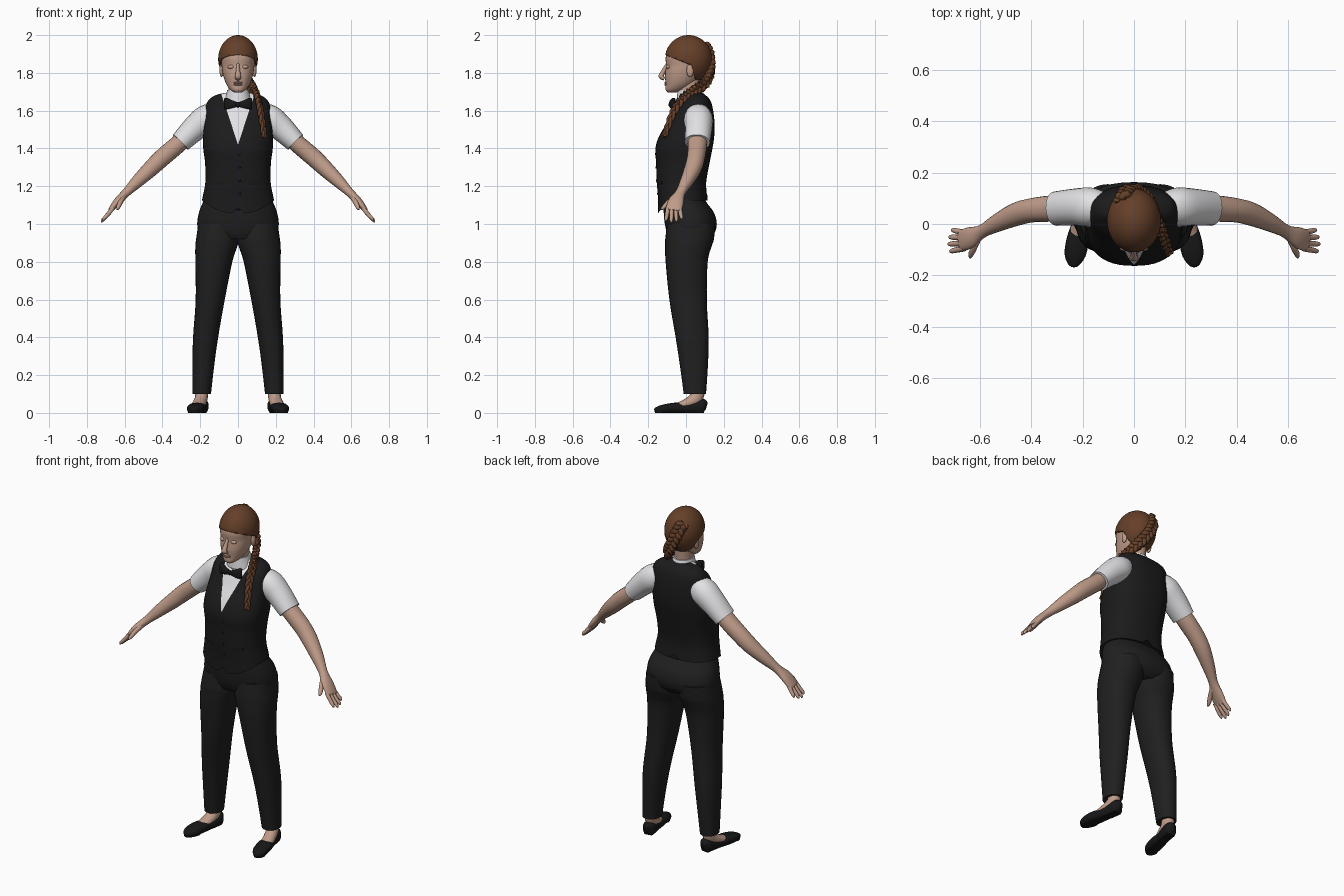
import bpy, bmesh, math
from mathutils import Vector

if "Cube" in bpy.data.objects:
    bpy.data.objects.remove(bpy.data.objects["Cube"])


def material(name, r, g, b):
    m = bpy.data.materials.new(name)
    m.use_nodes = True
    m.diffuse_color = (r, g, b, 1)
    bsdf = m.node_tree.nodes["Principled BSDF"]
    bsdf.inputs["Base Color"].default_value = (r, g, b, 1)
    bsdf.inputs["Roughness"].default_value = 0.8
    return m


SKIN = material("skin", .52, .33, .25)
LIPS = material("lips", .43, .23, .18)
HAIR = material("auburn hair", .13, .05, .022)
SHIRT = material("white cotton", .76, .76, .78)
VEST = material("black vest", .011, .011, .012)
TROUSER = material("charcoal trousers", .014, .014, .015)
BLACK = material("black satin", .009, .009, .01)
X, Y, Z = Vector((1, 0, 0)), Vector((0, 1, 0)), Vector((0, 0, 1))


def finish(name, bm, *mats, angle=50):
    bmesh.ops.recalc_face_normals(bm, faces=bm.faces)
    mesh = bpy.data.meshes.new(name)
    bm.to_mesh(mesh)
    bm.free()
    ob = bpy.data.objects.new(name, mesh)
    bpy.context.collection.objects.link(ob)
    for m in mats:
        mesh.materials.append(m)
    bpy.ops.object.select_all(action='DESELECT')
    ob.select_set(True)
    bpy.context.view_layer.objects.active = ob
    bpy.ops.object.shade_smooth_by_angle(angle=math.radians(angle))
    return ob


def smooth(rows, n=4):
    """Catmull-Rom resampling of rows of numbers."""
    out = []
    for i in range(len(rows) - 1):
        a, b, c, d = (rows[min(max(i + k, 0), len(rows) - 1)] for k in (-1, 0, 1, 2))
        for k in range(n):
            t = k / n
            out.append(tuple(q + .5 * t * (r - p + t * (2 * p - 5 * q + 4 * r - s + t * (3 * (q - r) + s - p)))
                             for p, q, r, s in zip(a, b, c, d)))
    return out + [tuple(rows[-1])]


def loft(rings, seg=24, p=2.0):
    """Skin superellipse rings, each a centre and two half axes, into a bmesh."""
    bm, loops = bmesh.new(), []
    for c, u, v in rings:
        loop = []
        for i in range(seg):
            a = 2 * math.pi * i / seg
            x, y = (math.copysign(abs(w) ** (2 / p), w) for w in (math.cos(a), math.sin(a)))
            loop.append(bm.verts.new(c + u * x + v * y))
        loops.append(loop)
    for a, b in zip(loops, loops[1:]):
        for i in range(seg):
            j = (i + 1) % seg
            bm.faces.new((a[i], a[j], b[j], b[i]))
    bm.faces.new(loops[0])
    bm.faces.new(loops[-1])
    return bm


def stack(rows, seg=24, p=2.0, side=1):
    """Horizontal rings from rows of z, x0, x1, y0, y1."""
    return loft([(Vector((side * (a + b) / 2, (c + d) / 2, z)), X * (b - a) / 2, Y * (d - c) / 2)
                 for z, a, b, c, d in smooth(rows)], seg, p)


def tube(rows, seg=16, p=2.0, side=1, ref=Y, n=4):
    """Rings across a path from rows of x, y, z and two radii."""
    rows = smooth(rows, n)
    pts = [Vector((side * r[0], r[1], r[2])) for r in rows]
    rings = []
    for i, r in enumerate(rows):
        d = (pts[min(i + 1, len(pts) - 1)] - pts[max(i - 1, 0)]).normalized()
        u = (ref - d * d.dot(ref)).normalized()
        rings.append((pts[i], u * r[3], d.cross(u) * r[4]))
    return loft(rings, seg, p)


def ball(name, loc, size, mat, seg=16):
    bm = bmesh.new()
    bmesh.ops.create_uvsphere(bm, u_segments=seg, v_segments=seg // 2 + 2, radius=1)
    bmesh.ops.scale(bm, vec=size, verts=bm.verts)
    bmesh.ops.translate(bm, vec=loc, verts=bm.verts)
    return finish(name, bm, mat)


def cut(bm, co, no):
    bmesh.ops.bisect_plane(bm, geom=bm.verts[:] + bm.edges[:] + bm.faces[:], plane_co=co, plane_no=no)


# Vest, with the shirt showing in its V neck
P = 2.4
torso = [(z, -r, r, a, b) for z, r, a, b in (
    (1.14, .188, -.147, .112), (1.22, .173, -.155, .107), (1.32, .174, -.158, .124), (1.40, .184, -.162, .14),
    (1.47, .184, -.14, .15), (1.55, .178, -.09, .15), (1.62, .172, -.05, .14), (1.66, .152, -.01, .125),
    (1.685, .11, .005, .10), (1.695, .06, .015, .085))]
bm = stack(torso, 48, P)
for v in bm.verts:
    if v.co.z < 1.141:
        front = max(0, -v.co.y / .147)
        v.co.z -= .015 + .07 * front ** 3 - (.03 if abs(v.co.x) < .01 else 0)
        v.co.xy *= 1.015
V_LOW, V_SLOPE = 1.42, .33
for s in (1, -1):
    cut(bm, (0, 0, V_LOW), (s, 0, -V_SLOPE))
cut(bm, (0, .04, 0), Y)
for f in bm.faces:
    c = f.calc_center_median()
    f.material_index = int(abs(c.x) < (c.z - V_LOW) * V_SLOPE and c.y < .04)
finish("vest_and_shirt_front", bm, VEST, SHIRT)


def vest_front(x, z):
    for a, b in zip(torso, torso[1:]):
        if a[0] <= z <= b[0]:
            t = (z - a[0]) / (b[0] - a[0])
            r, y0, y1 = (a[k] + (b[k] - a[k]) * t for k in (2, 3, 4))
            return (y0 + y1) / 2 - (y1 - y0) / 2 * (1 - (abs(x) / r) ** P) ** (1 / P)


for i in range(4):
    z = 1.37 - .07 * i
    ball(f"vest_button_{i + 1}", (.008, vest_front(0, z), z), (.007, .004, .007), BLACK, 12)

# Collar and neck
finish("collar", stack([(1.645, -.075, .075, -.05, .10), (1.68, -.064, .064, -.047, .092),
                        (1.71, -.057, .057, -.043, .083)], 24), SHIRT)
finish("neck", stack([(1.62, -.052, .052, -.04, .08), (1.70, -.05, .05, -.042, .075),
                      (1.78, -.052, .052, -.045, .08)]), SKIN)

# Bow tie
for s, side in ((1, "left"), (-1, "right")):
    finish(f"bow_tie_{side}_wing", tube([(.004, -.076, 1.632, .009, .012), (.035, -.076, 1.634, .014, .022),
                                         (.062, -.066, 1.637, .013, .031), (.07, -.062, 1.637, .008, .029)],
                                        16, 3, s), BLACK)
ball("bow_tie_knot", (0, -.08, 1.632), (.013, .013, .015), BLACK)

# Trousers
finish("trouser_seat", stack([(.92, -.17, .17, -.085, .12), (.95, -.205, .205, -.10, .15), (1.0, -.216, .216, -.112, .163),
                              (1.06, -.207, .207, -.118, .148), (1.12, -.184, .184, -.12, .105),
                              (1.18, -.16, .16, -.12, .08)], 36, 2.3), TROUSER)
for s, side in ((1, "left"), (-1, "right")):
    finish(f"{side}_trouser_leg", stack([
        (1.0, -.005, .21, -.10, .155), (.92, -.003, .222, -.11, .148), (.88, .004, .226, -.11, .135),
        (.80, .03, .226, -.108, .115), (.60, .07, .224, -.088, .11), (.40, .105, .238, -.055, .12),
        (.25, .126, .241, -.032, .116), (.10, .143, .241, -.012, .106)], 28, 2.2, s), TROUSER)
    # Vest pocket welt
    bm = bmesh.new()
    bmesh.ops.create_cube(bm, size=1)
    for v in bm.verts:
        x = .095 + .06 * v.co.x
        z = 1.215 + .012 * v.co.z + .1 * (x - .095)
        v.co = (s * x, vest_front(x, z) + .006 * v.co.y - .001, z)
    finish(f"{side}_vest_pocket", bm, BLACK)

    # Foot and flat shoe
    finish(f"{side}_foot", tube([(.192, .056, .15, .033, .036), (.194, .054, .08, .034, .038),
                                 (.208, -.005, .045, .035, .026), (.224, -.08, .025, .034, .016)],
                                ref=X, side=s), SKIN)
    bm = tube([(.187, .108, .035, .01, .02), (.19, .09, .038, .033, .037), (.195, .05, .031, .037, .031),
               (.205, 0, .026, .037, .026), (.218, -.06, .027, .044, .027), (.23, -.12, .022, .041, .022),
               (.236, -.155, .016, .024, .015), (.238, -.165, .012, .008, .007)], 20, 2.6, s, X)
    for v in bm.verts:
        v.co.z = max(v.co.z, 0) if v.co.z > .008 else 0
    finish(f"{side}_shoe", bm, BLACK)

    # Sleeve and arm
    finish(f"{side}_sleeve", tube([(.10, .06, 1.585, .055, .06), (.165, .065, 1.557, .076, .075),
                                   (.228, .066, 1.508, .072, .068), (.304, .06, 1.433, .067, .056)],
                                  20, 2.1, s), SHIRT)
    finish(f"{side}_arm", tube([(.25, .06, 1.485, .05, .045), (.32, .06, 1.42, .051, .047), (.40, .053, 1.352, .047, .047),
                                (.46, .037, 1.295, .045, .043), (.53, .005, 1.228, .035, .034),
                                (.59, -.028, 1.168, .026, .023), (.635, -.052, 1.122, .041, .021),
                                (.668, -.063, 1.082, .042, .015), (.678, -.066, 1.07, .034, .010)],
                               20, 2.1, s), SKIN)
    # Fingers and thumb
    for j, finger in enumerate(("little", "ring", "middle", "index")):
        y, reach = -.033 - .021 * j, (.044, .056, .06, .052)[j]
        spread = .006 * (1.5 - j)
        finish(f"{side}_{finger}_finger", tube([
            (.66, y, 1.088, .011, .012), (.672 + .3 * reach, y + spread / 2, 1.078 - .5 * reach, .011, .011),
            (.668 + .8 * reach, y + spread, 1.078 - .95 * reach, .009, .009),
            (.668 + .9 * reach, y + spread, 1.074 - 1.1 * reach, .004, .004)], 10, 2, s), SKIN)
    finish(f"{side}_thumb", tube([(.605, -.05, 1.145, .014, .016), (.622, -.09, 1.115, .013, .015),
                                  (.634, -.117, 1.09, .011, .011), (.638, -.131, 1.077, .005, .005)],
                                 10, 2, s, X), SKIN)
    # Ear and eyelid
    ball(f"{side}_ear", (s * .087, .022, 1.812), (.011, .019, .034), SKIN)
    ball(f"{side}_eyelid", (s * .036, -.094, 1.832), (.019, .012, .011), SKIN)

# Head
finish("head", stack([(1.697, -.02, .02, -.098, -.05), (1.71, -.04, .04, -.108, -.01), (1.74, -.062, .062, -.108, .04),
                      (1.78, -.077, .077, -.111, .08), (1.815, -.084, .084, -.108, .10), (1.84, -.087, .087, -.105, .11),
                      (1.88, -.09, .09, -.108, .11), (1.92, -.084, .084, -.095, .10), (1.96, -.06, .06, -.06, .08)],
                     32, 2.2), SKIN)
finish("nose", tube([(0, -.098, 1.848, .008, .008), (0, -.113, 1.82, .011, .010), (0, -.128, 1.792, .013, .014),
                     (0, -.131, 1.779, .013, .017), (0, -.115, 1.768, .009, .014)], 14, ref=Y), SKIN)
for name, z in (("upper_lip", 1.748), ("lower_lip", 1.738)):
    ball(name, (0, -.106, z), (.023, .009, .006), LIPS)

# Swept-back hair, cut along the hairline
bm = bmesh.new()
bmesh.ops.create_uvsphere(bm, u_segments=40, v_segments=28, radius=1)
bmesh.ops.scale(bm, vec=(.105, .125, .128), verts=bm.verts)
bmesh.ops.translate(bm, vec=(0, .013, 1.872), verts=bm.verts)
brow, temple = (Vector((0, -.11, 1.895)), Vector((0, .4, 1))), (Vector((0, .035, 1.82)), Vector((0, 1, .25)))
nape = (Vector((0, .08, 1.745)), Z)
for plane in (brow, temple, nape):
    cut(bm, *plane)


def above(f, plane):
    return (f.calc_center_median() - plane[0]).dot(plane[1]) > 0


gone = [f for f in bm.faces if not (above(f, nape) and (above(f, brow) or above(f, temple)))]
bmesh.ops.delete(bm, geom=gone, context='FACES')
hair = finish("hair_cap", bm, HAIR)
mod = hair.modifiers.new("thickness", 'SOLIDIFY')
mod.thickness, mod.offset = .012, -1

# Braid: three woven strands from the crown over the left shoulder
path = smooth([(-.045, .10, 1.945), (-.025, .129, 1.885), (.01, .132, 1.81), (.055, .10, 1.745), (.085, .04, 1.705),
               (.105, -.015, 1.665), (.122, -.072, 1.58), (.14, -.115, 1.46)], 10)
path = [Vector(p) for p in path]
for k in range(3):
    rows = []
    for i, p in enumerate(path):
        t = i / (len(path) - 1)
        d = (path[min(i + 1, len(path) - 1)] - path[max(i - 1, 0)]).normalized()
        out = Vector((p.x, p.y - .01, 0))
        out = (out - d * out.dot(d)).normalized()
        size = 1 - .55 * t ** 2
        a = 2 * math.pi * (7 * t + k / 3)
        q = p + d.cross(out) * .023 * size * math.sin(a) + out * .009 * size * math.sin(2 * a)
        rows.append((*q, .016 * size, .016 * size))
    finish(f"braid_strand_{k + 1}", tube(rows, 10, ref=Vector((.3, .9, .3)), n=1), HAIR)
